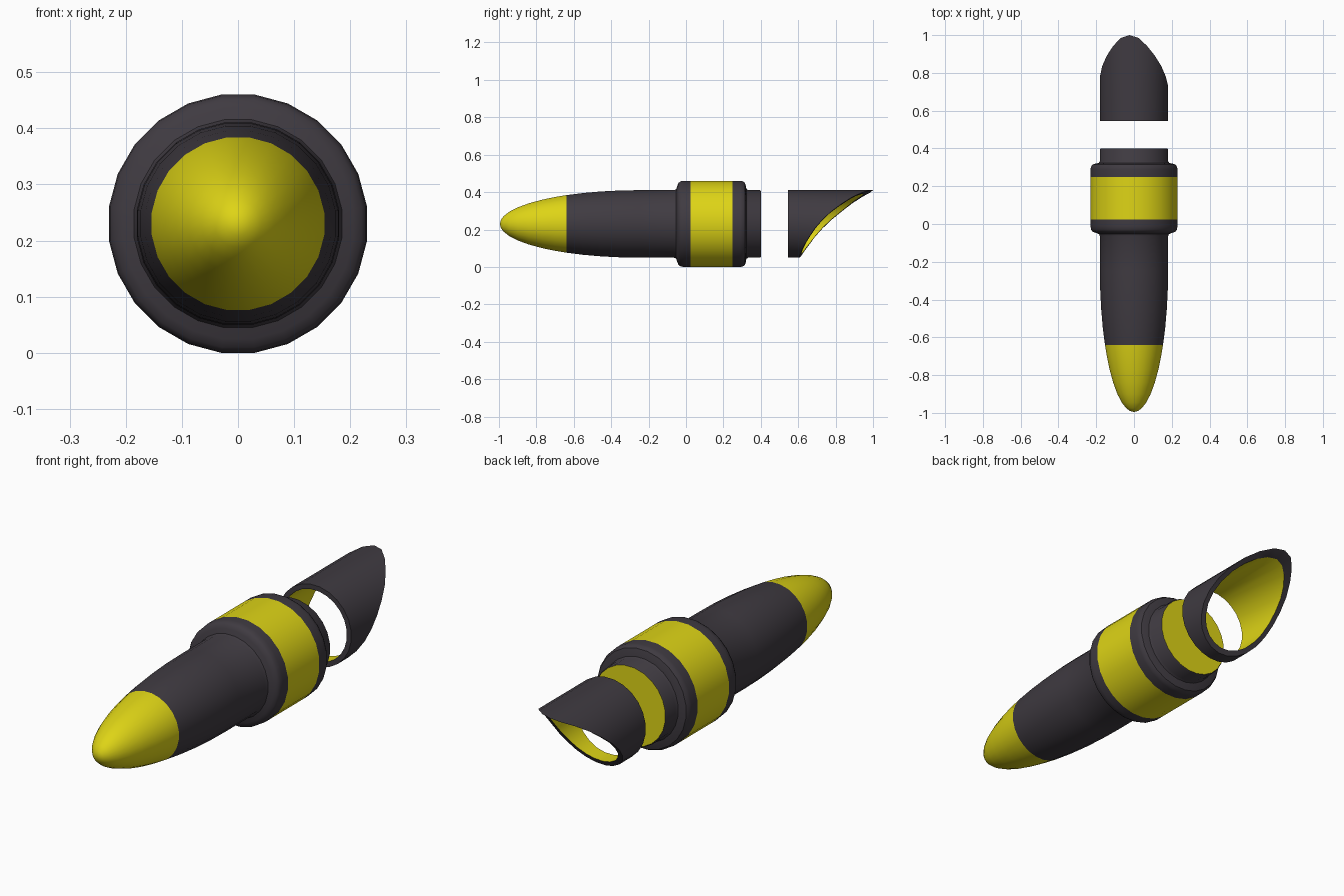
import bpy, bmesh, math

if "Cube" in bpy.data.objects:
    bpy.data.objects.remove(bpy.data.objects["Cube"])

N = 24          # sides of every round part
ZC = 0.23       # height of the long axis


def material(name, rgb):
    m = bpy.data.materials.new(name)
    m.diffuse_color = (*rgb, 1)
    m.use_nodes = True
    m.node_tree.nodes["Principled BSDF"].inputs["Base Color"].default_value = m.diffuse_color
    return m


DARK = material("dark_rubber", (0.05, 0.043, 0.053))
YELLOW = material("yellow", (0.73, 0.66, 0.008))


def angle(i):
    return math.radians((i + 0.5) * 360 / N)


def point(r, i, y):
    return (r * math.cos(angle(i)), y, ZC + r * math.sin(angle(i)))


def finish(bm, name, mats, sharp=35):
    bmesh.ops.recalc_face_normals(bm, faces=bm.faces)
    me = bpy.data.meshes.new(name)
    bm.to_mesh(me)
    bm.free()
    for m in mats:
        me.materials.append(m)
    ob = bpy.data.objects.new(name, me)
    bpy.context.collection.objects.link(ob)
    bpy.ops.object.select_all(action='DESELECT')
    ob.select_set(True)
    bpy.context.view_layer.objects.active = ob
    bpy.ops.object.shade_smooth_by_angle(angle=math.radians(sharp))
    return ob


def bridge(bm, a, b, mat=0):
    for i in range(N):
        j = (i + 1) % N
        bm.faces.new((a[i], a[j], b[j], b[i])).material_index = mat


# Whole body is one turned profile: (radius, y, yellow strip up to next point)
def nose_radius(y):
    return 0.182 * math.sqrt(1 - ((y + 0.25) / 0.745) ** 2)


profile = [(nose_radius(y), y, True)
           for y in (-0.99, -0.975, -0.945, -0.9, -0.84, -0.77, -0.7)]
profile += [(nose_radius(y), y, False) for y in (-0.64, -0.55, -0.45, -0.35, -0.25)]
profile += [
    (0.182, -0.065, False), (0.187, -0.053, False), (0.207, -0.046, False),
    (0.222, -0.04, False), (0.230, -0.028, False), (0.232, -0.01, False),
    (0.232, 0.025, True), (0.232, 0.248, False),
    (0.232, 0.29, False), (0.230, 0.303, False), (0.222, 0.315, False),
    (0.205, 0.32, False), (0.188, 0.323, False), (0.182, 0.333, False),
    (0.182, 0.394, False), (0.178, 0.40, False),
]

bm = bmesh.new()
rings = [[bm.verts.new(point(r, i, y)) for i in range(N)] for r, y, _ in profile]
for a, b, p in zip(rings, rings[1:], profile):
    bridge(bm, a, b, int(p[2]))
tip = bm.verts.new((0, -0.995, ZC))
for i in range(N):
    bm.faces.new((tip, rings[0][i], rings[0][(i + 1) % N])).material_index = 1
bm.faces.new(rings[-1]).material_index = 1
finish(bm, "body", (DARK, YELLOW))

# Cap: hollow sleeve cut off by a curved slope that peaks at the top
slope = [(-0.182, 0.605), (-0.12, 0.639), (-0.05, 0.687), (0.024, 0.751),
         (0.10, 0.848), (0.147, 0.917), (0.182, 1.0)]
PEAK = angle(6)


def cut_y(h):
    for (h0, y0), (h1, y1) in zip(slope, slope[1:]):
        if h <= h1:
            return y0 + (y1 - y0) * (h - h0) / (h1 - h0)
    return slope[-1][1]


def sleeve(bm, r):
    front = [bm.verts.new(point(r, i, 0.545)) for i in range(N)]
    back = [bm.verts.new(point(r, i, cut_y(r * math.cos(angle(i) - PEAK))))
            for i in range(N)]
    return front, back


bm = bmesh.new()
of, ob_ = sleeve(bm, 0.182)
inf, inb = sleeve(bm, 0.16)
bridge(bm, of, ob_)
bridge(bm, inf, inb, 1)
bridge(bm, of, inf)
bridge(bm, ob_, inb)
finish(bm, "slanted_cap", (DARK, YELLOW), 30)
